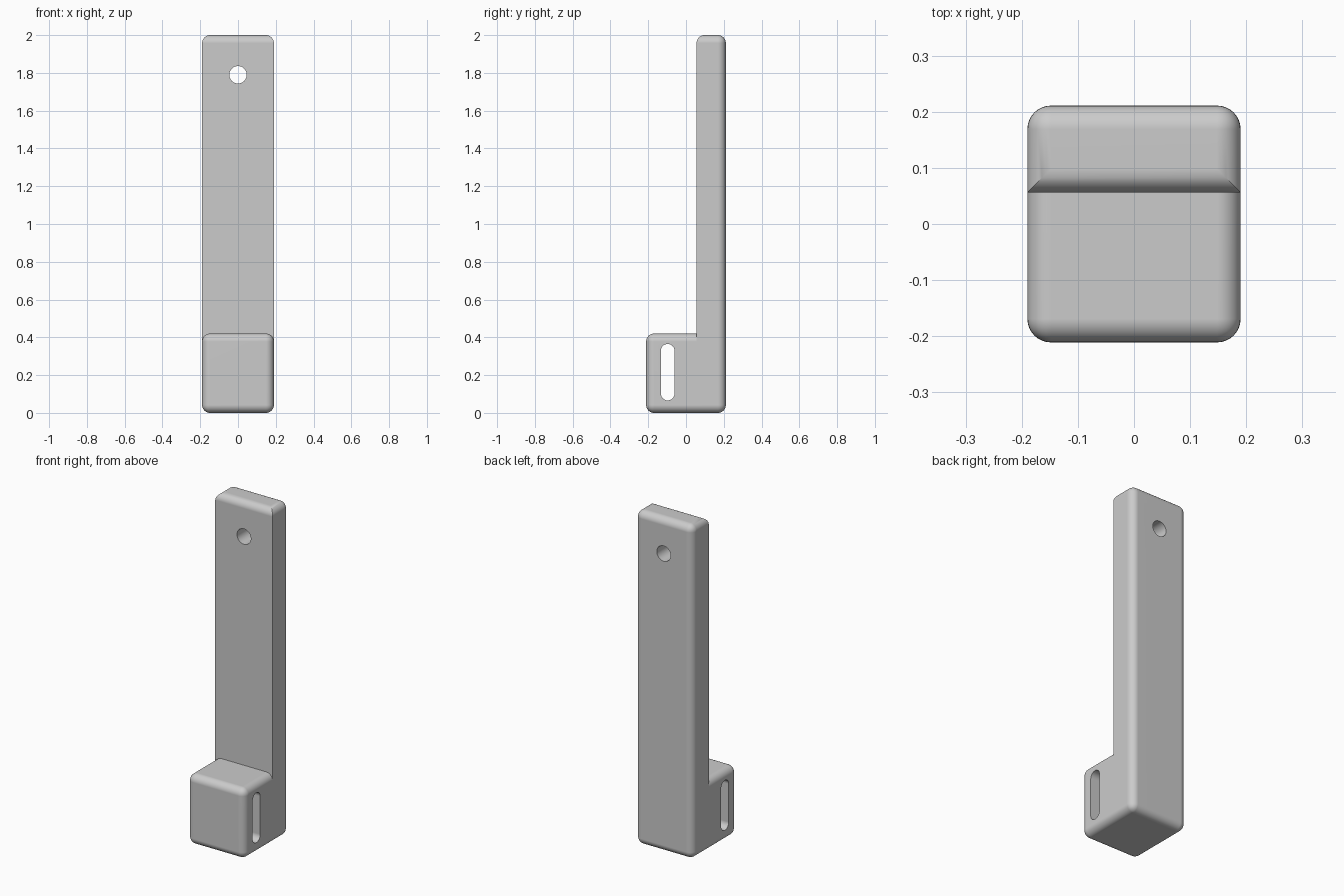
import bpy
import bmesh
import math

cube = bpy.data.objects.get("Cube")
if cube:
    bpy.data.objects.remove(cube, do_unlink=True)

WIDTH, FRONT, SEAM, BACK = 0.19, -0.211, 0.056, 0.211
HEIGHT, BLOCK_TOP, FILLET = 2.0, 0.42, 0.042

grey = bpy.data.materials.new("mid grey")
grey.use_nodes = True
colour = (0.6, 0.6, 0.6, 1)
grey.diffuse_color = colour
grey.node_tree.nodes["Principled BSDF"].inputs["Base Color"].default_value = colour


def make_object(name, bm):
    bmesh.ops.recalc_face_normals(bm, faces=bm.faces)
    mesh = bpy.data.meshes.new(name)
    bm.to_mesh(mesh)
    bm.free()
    mesh.materials.append(grey)
    ob = bpy.data.objects.new(name, mesh)
    bpy.context.collection.objects.link(ob)
    return ob


def rounded_box(name, y0, y1, top, keep_sharp):
    """Box standing on the ground, filleted except where keep_sharp(edge)."""
    bm = bmesh.new()
    bmesh.ops.create_cube(bm, size=1)
    for v in bm.verts:
        v.co = (v.co.x * 2 * WIDTH, y0 if v.co.y < 0 else y1, top if v.co.z > 0 else 0)
    edges = [e for e in bm.edges if not keep_sharp(e)]
    bmesh.ops.bevel(bm, geom=edges, offset=FILLET, segments=8, profile=0.5,
                    affect='EDGES', clamp_overlap=True)
    return make_object(name, bm)


def cutter(name, outline, axis, length):
    """Prism through the body; outline holds the points of one end."""
    bm = bmesh.new()
    face = bm.faces.new([bm.verts.new(p) for p in outline])
    out = bmesh.ops.extrude_face_region(bm, geom=[face])
    verts = [g for g in out["geom"] if isinstance(g, bmesh.types.BMVert)]
    bmesh.ops.translate(bm, verts=verts, vec=[a * length for a in axis])
    ob = make_object(name, bm)
    ob.hide_render = True
    return ob


def on_seam(e):
    return all(abs(v.co.y - SEAM) < 1e-4 for v in e.verts)


# Tall post: sharp front uprights and sharp seam with the block
body = rounded_box("holder_body", SEAM, BACK, HEIGHT,
                   lambda e: on_seam(e) and min(v.co.z for v in e.verts) < 1)
# Front block, left square where it meets the post
block = rounded_box("front_block", FRONT, SEAM, BLOCK_TOP, on_seam)

# Round hole near the top, front to back
STEPS = 40
circle = [(0.046 * math.cos(2 * math.pi * i / STEPS), -0.5,
           1.79 + 0.046 * math.sin(2 * math.pi * i / STEPS)) for i in range(STEPS)]
hole = cutter("hole_cutter", circle, (0, 1, 0), 1)

# Upright slot through the block, side to side
R = 0.036
slot_points = []
for start, z in ((0, 0.329), (math.pi, 0.102)):
    for i in range(17):
        a = start + math.pi * i / 16
        slot_points.append((-0.5, -0.097 + R * math.cos(a), z + R * math.sin(a)))
slot = cutter("slot_cutter", slot_points, (1, 0, 0), 1)

bpy.context.view_layer.objects.active = body
for tool, operation in ((block, 'UNION'), (hole, 'DIFFERENCE'), (slot, 'DIFFERENCE')):
    mod = body.modifiers.new(tool.name, 'BOOLEAN')
    mod.operation, mod.solver, mod.object = operation, 'EXACT', tool
    bpy.ops.object.modifier_apply(modifier=mod.name)
    bpy.data.objects.remove(tool, do_unlink=True)

# Smooth fillets, crisp hole rims
for ob in bpy.context.selected_objects:
    ob.select_set(False)
body.select_set(True)
bpy.ops.object.shade_smooth_by_angle(angle=math.radians(30))
weighted = body.modifiers.new("weighted_normals", 'WEIGHTED_NORMAL')
weighted.keep_sharp = True
